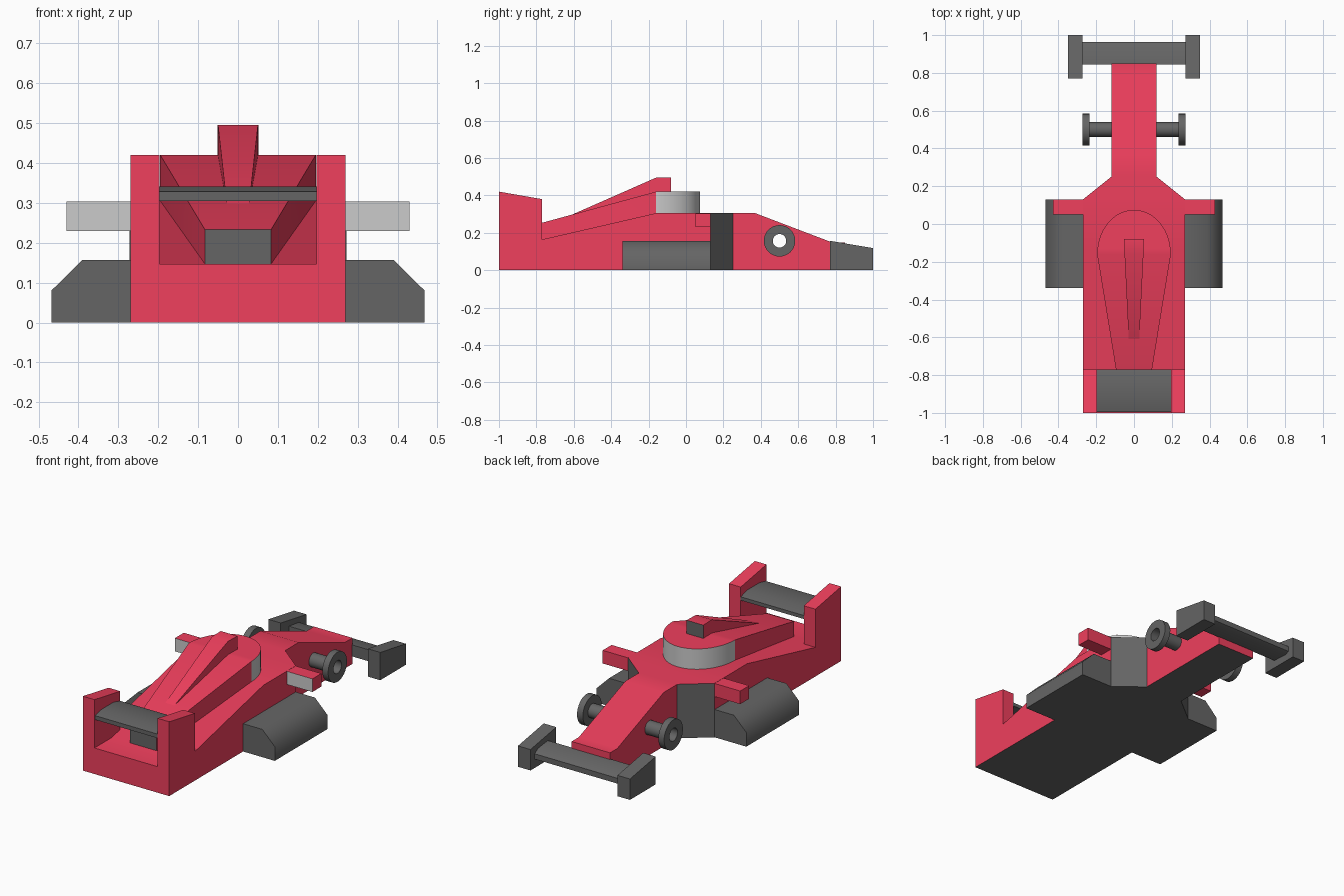
import bpy, bmesh, math
from mathutils import Vector

if "Cube" in bpy.data.objects:
    bpy.data.objects.remove(bpy.data.objects["Cube"])


def material(name, color):
    m = bpy.data.materials.new(name)
    m.diffuse_color = (*color, 1)
    m.use_nodes = True
    m.node_tree.nodes["Principled BSDF"].inputs["Base Color"].default_value = m.diffuse_color
    return m


RED = material("red_paint", (0.87, 0.05, 0.11))
DARK = material("dark_grey", (0.13, 0.13, 0.13))
LIGHT = material("light_grey", (0.6, 0.6, 0.6))


def finish(name, bm, mats, paint=None, angle=35, mirror=False):
    """paint(center, normal) returns the material index of a face."""
    bmesh.ops.remove_doubles(bm, verts=bm.verts, dist=0.0005)
    bmesh.ops.recalc_face_normals(bm, faces=bm.faces)
    for f in bm.faces:
        f.smooth = True
        if paint:
            f.material_index = paint(f.calc_center_median(), f.normal)
    me = bpy.data.meshes.new(name)
    bm.to_mesh(me)
    bm.free()
    for m in mats:
        me.materials.append(m)
    me.set_sharp_from_angle(angle=math.radians(angle))
    ob = bpy.data.objects.new(name, me)
    bpy.context.collection.objects.link(ob)
    if mirror:
        ob.modifiers.new("Mirror", 'MIRROR')
    return ob


def loft(name, stations, mats, paint=None, angle=35):
    """Rectangular sections along y: (y, half width, bottom z, top z)."""
    bm = bmesh.new()
    rings = [[bm.verts.new(p) for p in ((-w, y, a), (w, y, a), (w, y, b), (-w, y, b))]
             for y, w, a, b in stations]
    for r, s in zip(rings, rings[1:]):
        for i in range(4):
            j = (i + 1) % 4
            bm.faces.new((r[i], r[j], s[j], s[i]))
    bm.faces.new(rings[0])
    bm.faces.new(rings[-1])
    return finish(name, bm, mats, paint, angle)


def prism(name, profile, axis, a, b, mats, paint=None, angle=35, mirror=False):
    """Extrude a (y, z) profile along x, or an (x, z) profile along y."""
    bm = bmesh.new()
    place = (lambda p, t: (t, p[0], p[1])) if axis == 'x' else (lambda p, t: (p[0], t, p[1]))
    r = [bm.verts.new(place(p, a)) for p in profile]
    s = [bm.verts.new(place(p, b)) for p in profile]
    n = len(r)
    for i in range(n):
        j = (i + 1) % n
        bm.faces.new((r[i], r[j], s[j], s[i]))
    bm.faces.new(r)
    bm.faces.new(s)
    return finish(name, bm, mats, paint, angle, mirror)


# Hull: wide tub tapering to a narrow nose, dark floor and angled shoulder walls
def hull_paint(c, n):
    shoulder = 0.13 < c.y < 0.25 and abs(n.z) < 0.1
    return 1 if n.z < -0.9 or shoulder else 0


hull = loft("hull", [
    (-1, 0.27, 0, 0.147), (-0.845, 0.27, 0, 0.147), (-0.16, 0.27, 0, 0.305),
    (0.13, 0.27, 0, 0.305), (0.25, 0.12, 0, 0.305), (0.37, 0.12, 0, 0.305),
    (0.785, 0.12, 0, 0.147), (0.85, 0.12, 0, 0.147)], [RED, DARK], hull_paint)

# Engine cover running into a rounded cockpit with grey glass sides
cover = [(-0.845, 0.083, 0.147, 0.233), (-0.16, 0.195, 0.305, 0.42)]
for i in range(1, 15):
    t = i / 14 * math.pi / 2
    cover.append((-0.16 + 0.235 * math.sin(t), 0.195 * math.cos(t), 0.305, 0.42))


def cover_paint(c, n):
    if n.y < -0.9:
        return 1
    return 2 if c.y > -0.16 and abs(n.z) < 0.3 else 0


loft("engine_cover", cover, [RED, DARK, LIGHT], cover_paint)

# Air scoop with a dark intake
loft("air_scoop", [(-0.63, 0.027, 0.27, 0.288), (-0.16, 0.05, 0.40, 0.495),
                   (-0.08, 0.052, 0.40, 0.495)], [RED, DARK],
     lambda c, n: 1 if n.y > 0.9 else 0)

# Side pods
prism("side_pod", [(0.27, 0), (0.468, 0), (0.468, 0.08), (0.39, 0.157), (0.27, 0.157)],
      'y', -0.34, 0.13, [DARK], angle=50, mirror=True)

# Mirrors with pale glass facing back
prism("wing_mirror", [(0.05, 0.23), (0.13, 0.23), (0.13, 0.304), (0.05, 0.304)],
      'x', 0.26, 0.43, [RED, LIGHT], lambda c, n: 1 if n.y < -0.9 else 0, mirror=True)

# Rear wing
prism("rear_wing_plate", [(-1, 0.14), (-0.77, 0.14), (-0.77, 0.38), (-1, 0.42)],
      'x', 0.197, 0.27, [RED], mirror=True)
prism("rear_wing_blade", [(-0.995, 0.305), (-0.995, 0.328), (-0.94, 0.341), (-0.83, 0.341),
                          (-0.77, 0.325), (-0.77, 0.305)], 'x', -0.2, 0.2, [DARK], angle=50)

# Front wing
prism("front_wing_plate", [(0.77, 0), (1, 0), (1, 0.118), (0.77, 0.157)],
      'x', 0.272, 0.35, [DARK], mirror=True)
prism("front_wing_blade", [(0.845, 0.045), (0.94, 0.04), (0.963, 0.05), (0.963, 0.08),
                           (0.93, 0.1), (0.845, 0.11)], 'x', -0.275, 0.275, [DARK], angle=50)

# Hollow front axles, each ending in a ring wheel
AXLE = Vector((0, 0.5, 0.157))
bm = bmesh.new()
ring = [bm.verts.new(AXLE + Vector((x, 0, r))) for x, r in (
    (0.10, 0.036), (0.10, 0.039), (0.236, 0.039), (0.236, 0.084), (0.272, 0.084), (0.272, 0.036))]
edges = [bm.edges.new((ring[i], ring[(i + 1) % 6])) for i in range(6)]
bmesh.ops.spin(bm, geom=ring + edges, cent=AXLE, axis=(1, 0, 0),
               angle=math.tau, steps=32)
finish("front_axle", bm, [DARK], mirror=True)

# Axle tunnel through the nose
bpy.ops.mesh.primitive_cylinder_add(vertices=32, radius=0.0375, depth=0.5, location=AXLE,
                                    rotation=(0, math.pi / 2, 0))
cutter = bpy.context.object
cutter.name = "axle_tunnel_cutter"
cutter.hide_render = True
cutter.display_type = 'WIRE'
cut = hull.modifiers.new("Tunnel", 'BOOLEAN')
cut.operation = 'DIFFERENCE'
cut.solver = 'EXACT'
cut.object = cutter
